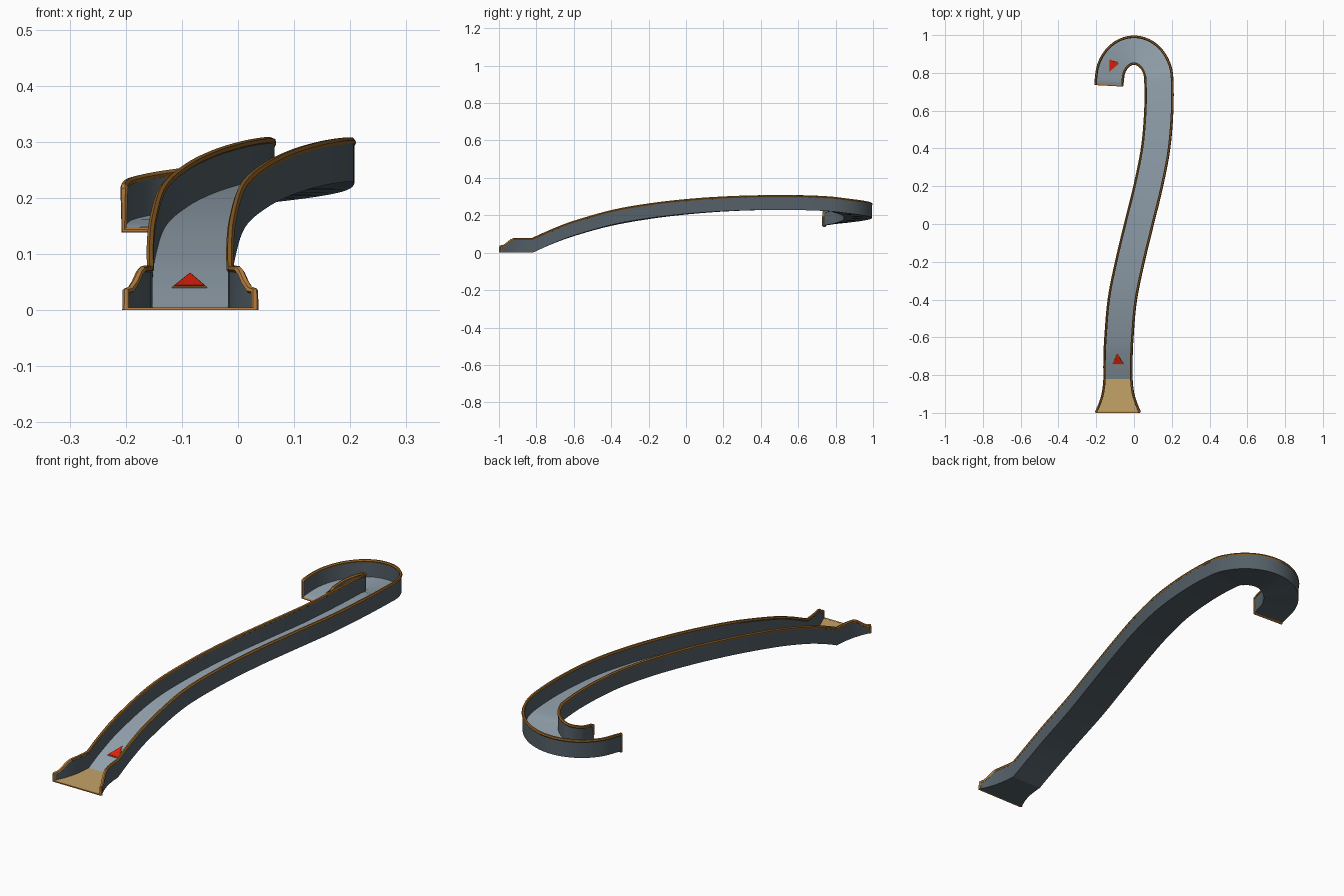
import bpy, bmesh, math
from mathutils import Vector, Matrix

if "Cube" in bpy.data.objects:
    bpy.data.objects.remove(bpy.data.objects["Cube"])


def material(name, rgb):
    m = bpy.data.materials.new(name)
    m.diffuse_color = (*rgb, 1)
    m.use_nodes = True
    m.node_tree.nodes["Principled BSDF"].inputs["Base Color"].default_value = m.diffuse_color
    return m


DARK = material("dark_slate", (0.088, 0.115, 0.135))
GREY = material("slate_grey", (0.29, 0.36, 0.42))
SAND = material("sand", (0.55, 0.36, 0.135))
WOOD = material("wood_brown", (0.50, 0.22, 0.05))
RAILC = material("dark_wood", (0.28, 0.12, 0.02))
RED = material("arrow_red", (0.72, 0.015, 0.004))

WALL, FLOOR, RAIL = 0.007, 0.004, 0.0068
HALF, HEIGHT = 0.0745, 0.073


def new_object(name, bm, mats):
    bmesh.ops.recalc_face_normals(bm, faces=bm.faces)
    me = bpy.data.meshes.new(name)
    bm.to_mesh(me)
    bm.free()
    ob = bpy.data.objects.new(name, me)
    bpy.context.collection.objects.link(ob)
    for m in mats:
        me.materials.append(m)
    return ob


def smooth(ob, angle):
    bpy.ops.object.select_all(action='DESELECT')
    ob.select_set(True)
    bpy.context.view_layer.objects.active = ob
    bpy.ops.object.shade_smooth_by_angle(angle=math.radians(angle))


def catmull(pts, steps):
    ext = [2 * pts[0] - pts[1]] + pts + [2 * pts[-1] - pts[-2]]
    out = []
    for a, b, c, d in zip(ext, ext[1:], ext[2:], ext[3:]):
        for i in range(steps):
            t = i / steps
            out.append(0.5 * (2 * b + (c - a) * t + (2 * a - 5 * b + 4 * c - d) * t * t
                              + (3 * b - a - 3 * c + d) * t ** 3))
    return out + [pts[-1]]


# Centre line: long climb, then a hook that descends to the exit
path = [Vector(p) for p in [
    (-.085, -.82, 0), (-.085, -.72, .045), (-.08, -.6, .09), (-.062, -.4, .146),
    (-.022, -.2, .182), (.026, 0, .206), (.075, .2, .221), (.114, .4, .228), (.131, .6, .228)]]
for k in range(9):
    a = math.pi * k / 8
    path.append(Vector((.131 * math.cos(a), .76 + .16 * math.sin(a), .222 - .073 * k / 8)))
path.append(Vector((-.132, .738, .143)))
curve = catmull(path, 6)

# Flared mouth at the bottom: y, half width, wall height
mouth = [(-.993, .118, .034), (-.975, .110, .036), (-.955, .101, .050), (-.935, .094, .066),
         (-.92, .089, .072), (-.89, .082, HEIGHT), (-.855, .077, HEIGHT)]
stations = [(Vector((-.085, y, 0)), w, h) for y, w, h in mouth]
stations += [(p, HALF, HEIGHT) for p in curve]


def side_dir(i):
    if i <= len(mouth):
        return Vector((1, 0, 0))
    a = stations[max(i - 1, 0)][0]
    b = stations[min(i + 1, len(stations) - 1)][0]
    t = b - a
    return Vector((t.y, -t.x, 0)).normalized()


SIDES = [side_dir(i) for i in range(len(stations))]
SIDES[-1] = Vector((1, -.055, 0)).normalized() * -1
UP = Vector((0, 0, 1))

# Channel: U-shaped section swept along the stations, lighter on the floor
bm = bmesh.new()
rings = []
for (p, w, h), s in zip(stations, SIDES):
    n = w - WALL
    section = [(-w, 0), (w, 0), (w, h), (n, h), (n, FLOOR), (-n, FLOOR), (-n, h), (-w, h)]
    rings.append([bm.verts.new(p + s * x + UP * z) for x, z in section])
for k, (r0, r1) in enumerate(zip(rings, rings[1:])):
    for j in range(8):
        f = bm.faces.new((r0[j], r0[(j + 1) % 8], r1[(j + 1) % 8], r1[j]))
        if j == 4:
            f.material_index = 2 if k < len(mouth) else 1
for r in (rings[0], rings[-1]):
    bm.faces.new((r[0], r[1], r[4], r[5]))
    bm.faces.new((r[1], r[2], r[3], r[4]))
    bm.faces.new((r[0], r[5], r[6], r[7]))
channel = new_object("channel", bm, [DARK, GREY, SAND])
smooth(channel, 20)


# Rounded trim: front posts, both top edges, exit posts and exit bar in one run
def edge(sign):
    pts = []
    for (p, w, h), s in zip(stations, SIDES):
        pts.append(p + s * sign * (w - WALL / 2) + UP * h)
    p, w, h = stations[0]
    front = p + SIDES[0] * sign * (w - WALL / 2)
    p, w, h = stations[-1]
    back = p + SIDES[-1] * sign * (w - WALL / 2)
    return [front] + pts + [back]


run = edge(-1) + edge(1)[::-1]
cu = bpy.data.curves.new("edge_trim", 'CURVE')
cu.dimensions = '3D'
cu.bevel_depth = RAIL
cu.bevel_resolution = 1
cu.use_fill_caps = True
sp = cu.splines.new('POLY')
sp.points.add(len(run) - 1)
for q, v in zip(sp.points, run):
    q.co = (*v, 1)
trim = bpy.data.objects.new("edge_trim", cu)
bpy.context.collection.objects.link(trim)
cu.materials.append(RAILC)
cu.materials.append(WOOD)
bpy.ops.object.select_all(action='DESELECT')
bpy.context.view_layer.objects.active = trim
trim.select_set(True)
bpy.ops.object.convert(target='MESH')
trim = bpy.context.view_layer.objects.active
smooth(trim, 50)
# Lighter wood on the mouth ends and on the exit frame
for f in trim.data.polygons:
    c = f.center
    if c.y < -.925 or (c.x < -.03 and .7 < c.y < .747):
        f.material_index = 1

# Thin front lip under the mouth
bm = bmesh.new()
bmesh.ops.create_cube(bm, size=1, matrix=Matrix.Translation((-.085, -.9965, .0022))
                      @ Matrix.Diagonal((.236, .007, .0044, 1)))
new_object("front_lip", bm, [WOOD])


# Direction arrows: red plate on a slightly larger wooden backing
def arrow(name, near, half, length):
    i = min(range(len(stations)), key=lambda k: (stations[k][0].xy - Vector(near)).length)
    fwd = (stations[i + 1][0] - stations[i - 1][0]).normalized()
    s = SIDES[i]
    up = s.cross(fwd).normalized()
    off = Vector(near) - stations[i][0].xy
    flat = Vector((off.x, off.y, 0))
    base = stations[i][0] + s * flat.dot(s) + fwd * flat.dot(fwd) + UP * FLOOR
    for part, grow, top, mat in (("backing", 1.15, .002, WOOD), ("plate", 1.0, .004, RED)):
        bm = bmesh.new()
        shape = [(-half, -length / 3), (half, -length / 3), (0, length * 2 / 3)]
        low, high = ([bm.verts.new(base + s * x * grow + fwd * y * grow + up * z)
                      for x, y in shape] for z in (-.003, top))
        bm.faces.new(low)
        bm.faces.new(high)
        for j in range(3):
            k = (j + 1) % 3
            bm.faces.new((low[j], low[k], high[k], high[j]))
        new_object(name + "_" + part, bm, [mat])


arrow("lower_arrow", (-.086, -.722), .027, .058)
arrow("upper_arrow", (-.113, .843), .026, .06)
